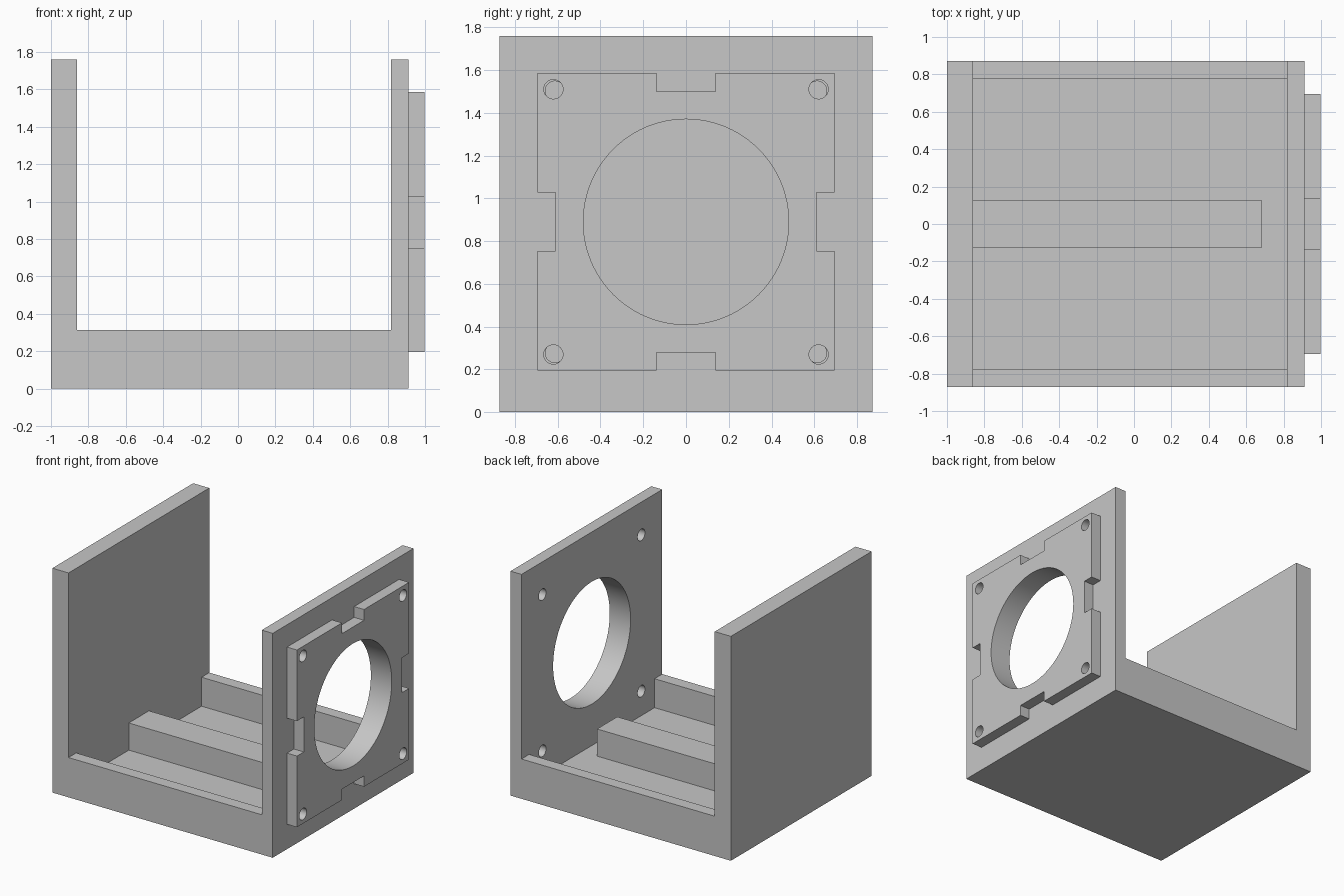
import bpy
import bmesh
from math import pi
from mathutils import Matrix

cube = bpy.data.objects.get("Cube")
if cube:
    bpy.data.objects.remove(cube, do_unlink=True)

GREY = (0.57, 0.57, 0.57, 1)
grey = bpy.data.materials.new("plain grey")
grey.use_nodes = True
grey.diffuse_color = GREY
grey.node_tree.nodes["Principled BSDF"].inputs["Base Color"].default_value = GREY

HALF = 0.872            # half depth of the bracket
CENTRE_Z = 0.89         # axis of the round opening


def make_object(name, bm):
    bmesh.ops.recalc_face_normals(bm, faces=bm.faces)
    mesh = bpy.data.meshes.new(name)
    bm.to_mesh(mesh)
    bm.free()
    mesh.materials.append(grey)
    obj = bpy.data.objects.new(name, mesh)
    bpy.context.collection.objects.link(obj)
    return obj


def prism(name, points, offset):
    """Extrude a flat outline along an offset."""
    bm = bmesh.new()
    face = bm.faces.new([bm.verts.new(p) for p in points])
    new = bmesh.ops.extrude_face_region(bm, geom=[face])["geom"]
    bmesh.ops.translate(bm, vec=offset, verts=[v for v in new if isinstance(v, bmesh.types.BMVert)])
    return make_object(name, bm)


def box(name, x0, x1, y0, y1, z0, z1):
    return prism(name, [(x0, y0, z0), (x1, y0, z0), (x1, y1, z0), (x0, y1, z0)], (0, 0, z1 - z0))


def cylinder_x(name, y, z, radius, sides):
    """Cutter cylinder running through the right-hand wall and plate."""
    bm = bmesh.new()
    bmesh.ops.create_cone(bm, cap_ends=True, segments=sides, radius1=radius, radius2=radius, depth=0.5,
                          matrix=Matrix.Translation((0.92, y, z)) @ Matrix.Rotation(pi / 2, 4, "Y"))
    return make_object(name, bm)


def combine(target, tool, operation):
    mod = target.modifiers.new(operation.lower(), "BOOLEAN")
    mod.operation = operation
    mod.solver = "EXACT"
    mod.object = tool
    bpy.context.view_layer.objects.active = target
    bpy.ops.object.modifier_apply(modifier=mod.name)
    bpy.data.objects.remove(tool, do_unlink=True)


def drill(target, spread):
    """Round opening and four corner screw holes."""
    combine(target, cylinder_x("opening_cutter", 0, CENTRE_Z, 0.48, 96), "DIFFERENCE")
    for sy in (-1, 1):
        for sz in (-1, 1):
            hole = cylinder_x("screw_cutter", sy * spread, CENTRE_Z + sz * spread, 0.045, 32)
            combine(target, hole, "DIFFERENCE")


# U-shaped bracket with sunken floor
outline = [(-1, 0), (0.912, 0), (0.912, 1.76), (0.817, 1.76),
           (0.817, 0.312), (-0.86, 0.312), (-0.86, 1.76), (-1, 1.76)]
bracket = prism("bracket", [(x, -HALF, z) for x, z in outline], (0, 2 * HALF, 0))
combine(bracket, box("floor_cutter", -0.86, 0.817, -0.777, 0.777, 0.085, 0.5), "DIFFERENCE")
combine(bracket, box("floor_rib", -0.9, 0.684, -0.125, 0.125, 0.05, 0.298), "UNION")
drill(bracket, 0.613)

# Raised mounting plate with a notch in each side
quarter = [(0.695, -0.137), (0.61, -0.137), (0.61, 0.137), (0.695, 0.137), (0.695, 0.695)]
rim = []
for _ in range(4):
    rim += quarter
    quarter = [(-b, a) for a, b in quarter]
plate = prism("mounting_plate", [(0.912, y, CENTRE_Z + z) for y, z in rim], (0.086, 0, 0))
drill(plate, 0.62)

# Smooth round openings, crisp edges elsewhere
for obj in (bracket, plate):
    bpy.ops.object.select_all(action="DESELECT")
    obj.select_set(True)
    bpy.context.view_layer.objects.active = obj
    bpy.ops.object.shade_smooth_by_angle(angle=0.5)
